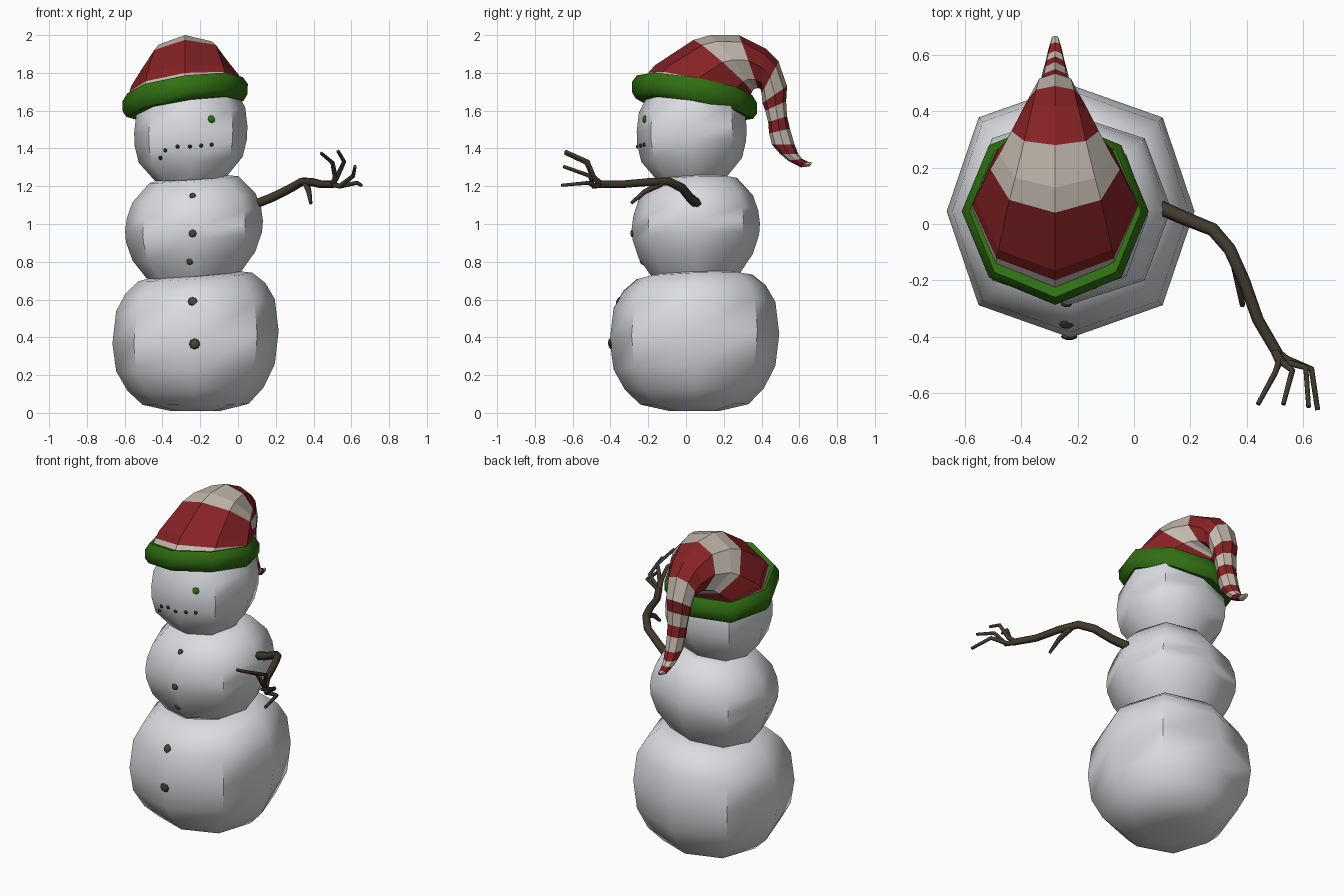
import bpy, bmesh, math
from mathutils import Vector
from mathutils.bvhtree import BVHTree

if "Cube" in bpy.data.objects:
    bpy.data.objects.remove(bpy.data.objects["Cube"])

SIDES = 8


def material(name, rgb):
    m = bpy.data.materials.new(name)
    m.diffuse_color = (*rgb, 1)
    m.use_nodes = True
    m.node_tree.nodes["Principled BSDF"].inputs["Base Color"].default_value = m.diffuse_color
    return m


SNOW = material("snow", (0.70, 0.715, 0.745))
RED = material("hat red", (0.24, 0.016, 0.018))
CREAM = material("hat cream", (0.54, 0.48, 0.42))
GREEN = material("band green", (0.03, 0.16, 0.006))
BARK = material("bark brown", (0.055, 0.042, 0.027))
STONE = material("button stone", (0.075, 0.06, 0.042))
COAL = material("mouth coal", (0.035, 0.032, 0.03))


def loft(name, rings, mats, smooth=None, cap_start=False, cap_end=False, closed=False, pick=None):
    """Skin a list of rings of points; pick(i) gives the material index of strip i."""
    bm = bmesh.new()
    rows = [[bm.verts.new(p) for p in ring] for ring in rings]
    pairs = list(zip(rows, rows[1:])) + ([(rows[-1], rows[0])] if closed else [])
    for i, (a, b) in enumerate(pairs):
        for k in range(SIDES):
            n = (k + 1) % SIDES
            f = bm.faces.new((a[k], a[n], b[n], b[k]))
            f.material_index = pick(i) if pick else 0
    if cap_start:
        bm.faces.new(rows[0][::-1])
    if cap_end:
        bm.faces.new(rows[-1]).material_index = pick(len(rows) - 2) if pick else 0
    bmesh.ops.recalc_face_normals(bm, faces=bm.faces)
    me = bpy.data.meshes.new(name)
    bm.to_mesh(me)
    tree = BVHTree.FromBMesh(bm)
    bm.free()
    for m in mats:
        me.materials.append(m)
    ob = bpy.data.objects.new(name, me)
    bpy.context.collection.objects.link(ob)
    if smooth:
        bpy.ops.object.select_all(action='DESELECT')
        ob.select_set(True)
        bpy.context.view_layer.objects.active = ob
        bpy.ops.object.shade_smooth_by_angle(angle=math.radians(smooth))
    return tree


def ring(cx, cy, r, z, sx=0, sy=0, y_scale=1, diag=1):
    """Octagon around (cx, cy), leaning by slopes sx and sy."""
    pts = []
    for k in range(SIDES):
        a = math.tau * k / SIDES
        q = r * (diag if k % 2 else 1)
        x, y = q * math.cos(a), q * math.sin(a) * y_scale
        pts.append((cx + x, cy + y, z + sx * x + sy * y))
    return pts


# Three stacked snowballs
def ball(name, cx, cy, y_scale, slope, profile, cap=False):
    rings = [ring(cx, cy, r, z, slope * min(1, z / 0.4), 0.04 * min(1, z / 0.4), y_scale, 1.05)
             for r, z in profile]
    return loft(name, rings, [SNOW], 50, cap_start=cap), Vector((cx, cy, 0))


base = ball("bottom_snowball", -0.225, 0.045, 1.02, 0.075,
            [(0.13, 0.01), (0.28, 0.045), (0.36, 0.125), (0.42, 0.24), (0.44, 0.40),
             (0.42, 0.57), (0.37, 0.66), (0.30, 0.72), (0.235, 0.732)], True)
torso = ball("middle_snowball", -0.233, 0.052, 0.93, 0.075,
             [(0.25, 0.73), (0.325, 0.83), (0.36, 0.93), (0.365, 0.99), (0.355, 1.06),
              (0.325, 1.14), (0.235, 1.235), (0.18, 1.245)])
head = ball("head_snowball", -0.25, 0.03, 0.97, 0.06,
            [(0.19, 1.24), (0.275, 1.34), (0.297, 1.43), (0.30, 1.50), (0.288, 1.60), (0.24, 1.69)])

# Green hat band
loft("hat_band", [ring(-0.28, 0.045, r, 1.61 + h, 0.14, -0.17) for r, h in
                  [(0.25, 0.0), (0.31, 0.0), (0.33, 0.03), (0.332, 0.085), (0.305, 0.125), (0.27, 0.12)]],
     [GREEN], 50, closed=True)

# Drooping striped hat: outer y,z / inner y,z / half width / cream strip after it
sections = [(-.255, 1.74, .33, 1.65, .30, 1), (-.20, 1.80, .335, 1.67, .295, 0),
            (-.165, 1.84, .34, 1.68, .285, 0), (.04, 1.975, .35, 1.70, .23, 1),
            (.13, 2.0, .36, 1.715, .20, 1), (.28, 2.0, .38, 1.72, .155, 0),
            (.42, 1.93, .395, 1.715, .115, 0), (.49, 1.86, .40, 1.69, .095, 1),
            (.535, 1.73, .405, 1.64, .08, 0), (.53, 1.65, .42, 1.60, .07, 1),
            (.535, 1.57, .435, 1.54, .062, 0), (.55, 1.505, .44, 1.48, .055, 1),
            (.575, 1.42, .455, 1.42, .05, 0), (.595, 1.37, .50, 1.37, .042, 1),
            (.615, 1.345, .54, 1.335, .034, 0), (.645, 1.33, .61, 1.30, .022, 1),
            (.668, 1.325, .655, 1.305, .012, 1)]
hat_rings = []
for i, (y0, z0, y1, z1, w, _) in enumerate(sections):
    mid = Vector((-0.28, (y0 + y1) / 2, (z0 + z1) / 2))
    half = Vector((0, (y1 - y0) / 2, (z1 - z0) / 2))
    lean = max(0, 0.14 - 0.02 * i)
    hat_rings.append([mid + half * math.sin(a) + Vector((1, 0, lean)) * w * math.cos(a)
                      for a in (math.tau * k / SIDES for k in range(SIDES))])
loft("striped_hat", hat_rings, [RED, CREAM], cap_end=True, pick=lambda i: sections[i][5])


# Branch arm, twig and fingers
def branch(name, pts, r0, r1):
    cu = bpy.data.curves.new(name, 'CURVE')
    cu.dimensions = '3D'
    cu.bevel_depth = 1
    cu.bevel_resolution = 1
    cu.use_fill_caps = True
    s = cu.splines.new('POLY')
    s.points.add(len(pts) - 1)
    for i, p in enumerate(pts):
        s.points[i].co = (*p, 1)
        s.points[i].radius = r0 + (r1 - r0) * i / (len(pts) - 1)
    cu.materials.append(BARK)
    ob = bpy.data.objects.new(name, cu)
    bpy.context.collection.objects.link(ob)
    bpy.ops.object.select_all(action='DESELECT')
    ob.select_set(True)
    bpy.context.view_layer.objects.active = ob
    bpy.ops.object.convert(target='MESH')


branch("arm", [(.09, .06, 1.105), (.18, .02, 1.14), (.28, -.02, 1.19), (.34, -.09, 1.225),
               (.39, -.20, 1.222), (.44, -.34, 1.21), (.51, -.46, 1.21)], 0.026, 0.02)
branch("arm_twig", [(.36, -.13, 1.215), (.375, -.22, 1.17), (.385, -.29, 1.11)], 0.02, 0.009)
hand = (.50, -.45, 1.21)
for i, pts in enumerate([
        [hand, (.515, -.49, 1.25), (.50, -.53, 1.325), (.44, -.64, 1.375)],
        [hand, (.525, -.49, 1.25), (.562, -.52, 1.33), (.53, -.64, 1.385)],
        [hand, (.54, -.49, 1.20), (.61, -.51, 1.255), (.62, -.65, 1.305)],
        [hand, (.54, -.48, 1.20), (.63, -.515, 1.218), (.652, -.66, 1.205)]]):
    branch(f"finger_{i + 1}", pts, 0.016, 0.009)


# Stones pressed into the front of a snowball
def pebble(name, target, x, z, r, mat):
    tree, centre = target
    hit = tree.ray_cast(Vector((x, -2, z)), Vector((0, 1, 0)))
    n = hit[1]
    axis = (hit[0] - Vector((centre.x, centre.y, hit[0].z))).normalized()
    axis.z = n.z
    bpy.ops.mesh.primitive_uv_sphere_add(segments=8, ring_count=6, radius=1, location=hit[0])
    ob = bpy.context.object
    ob.name = name
    ob.scale = (r, r, min(r, 0.012))
    ob.rotation_euler = axis.to_track_quat('Z', 'Y').to_euler()
    ob.data.materials.append(mat)


for i, (target, x, z, r) in enumerate([(torso, -.24, 1.15, .017), (torso, -.24, .95, .021),
                                       (torso, -.255, .80, .019), (base, -.24, .59, .026),
                                       (base, -.23, .365, .029)]):
    pebble(f"button_{i + 1}", target, x, z, r, STONE)
for i, (x, z) in enumerate([(-.41, 1.35), (-.385, 1.39), (-.32, 1.41),
                            (-.255, 1.41), (-.195, 1.415), (-.14, 1.42)]):
    pebble(f"mouth_stone_{i + 1}", head, x, z, .011, COAL)
pebble("eye", head, -.14, 1.555, .021, GREEN)
